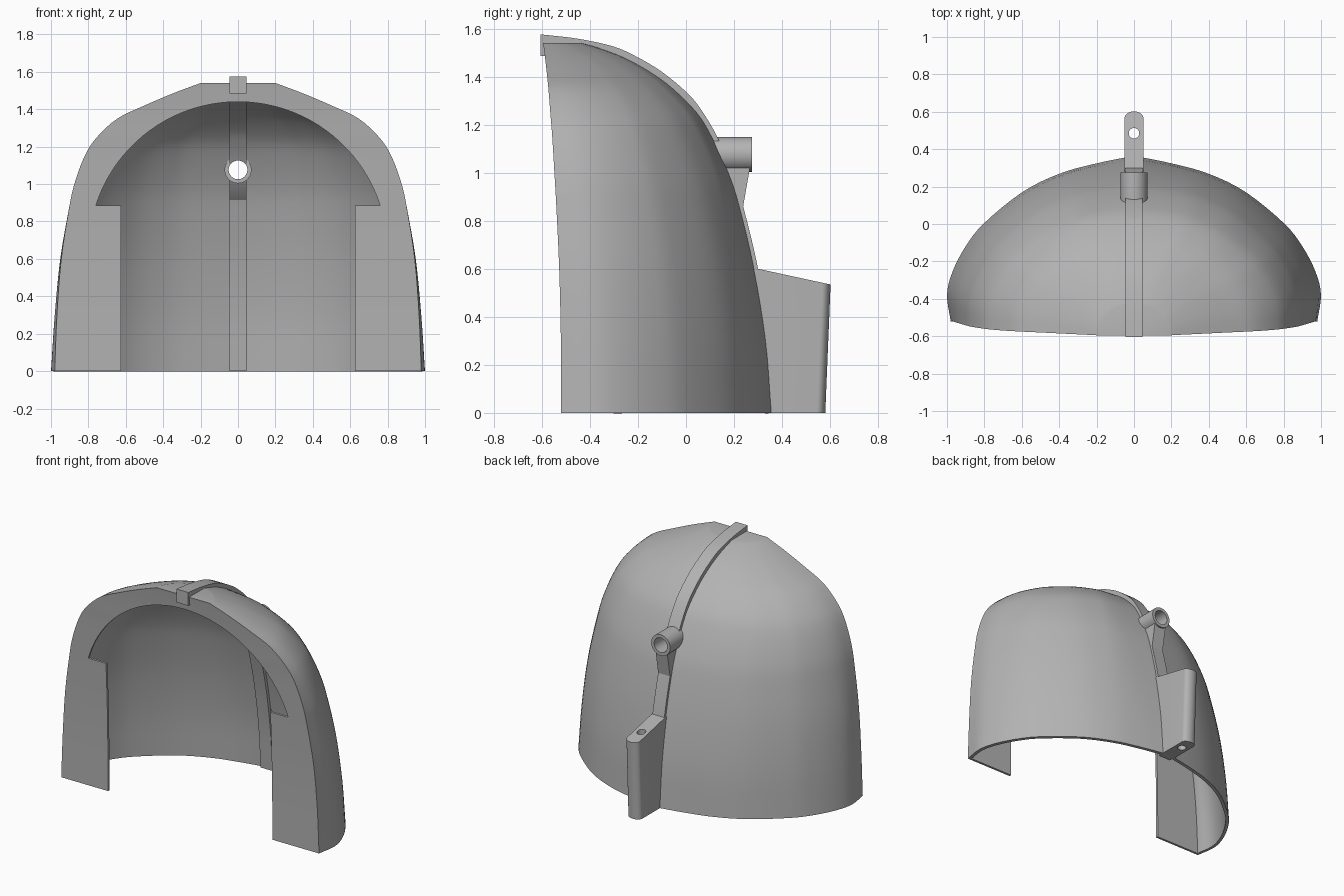
import bpy, bmesh, math
from mathutils import Vector

if "Cube" in bpy.data.objects:
    bpy.data.objects.remove(bpy.data.objects["Cube"])

grey = bpy.data.materials.new("plain grey")
grey.diffuse_color = (0.45, 0.45, 0.45, 1)
grey.use_nodes = True
grey.node_tree.nodes["Principled BSDF"].inputs["Base Color"].default_value = grey.diffuse_color


def make(name, bm):
    bmesh.ops.recalc_face_normals(bm, faces=bm.faces)
    me = bpy.data.meshes.new(name)
    bm.to_mesh(me)
    bm.free()
    ob = bpy.data.objects.new(name, me)
    me.materials.append(grey)
    bpy.context.collection.objects.link(ob)
    return ob


def apply(ob, kind, **settings):
    mod = ob.modifiers.new(kind.lower(), kind)
    for key, value in settings.items():
        setattr(mod, key, value)
    bpy.context.view_layer.objects.active = ob
    bpy.ops.object.modifier_apply(modifier=mod.name)


def cut(ob, cutter):
    apply(ob, 'BOOLEAN', operation='DIFFERENCE', solver='EXACT', object=cutter)


def prism(name, pts, vec):
    """Closed outline of 3D points swept along a vector."""
    bm = bmesh.new()
    face = bm.faces.new([bm.verts.new(p) for p in pts])
    ext = bmesh.ops.extrude_face_region(bm, geom=[face])
    bmesh.ops.translate(bm, vec=vec, verts=[v for v in ext['geom'] if isinstance(v, bmesh.types.BMVert)])
    return make(name, bm)


def side_prism(name, yz, half):
    return prism(name, [(-half, y, z) for y, z in yz], (2 * half, 0, 0))


def circle(r, n=40):
    return [(r * math.cos(2 * math.pi * i / n), r * math.sin(2 * math.pi * i / n)) for i in range(n)]


def smooth_path(pts, n):
    """Resample points with a Catmull-Rom spline."""
    p = [Vector(q) for q in pts]
    p = [2 * p[0] - p[1]] + p + [2 * p[-1] - p[-2]]
    out = []
    for a, b, c, d in zip(p, p[1:], p[2:], p[3:]):
        for i in range(n):
            t = i / n
            out.append(0.5 * (2 * b + (c - a) * t + (2 * a - 5 * b + 4 * c - d) * t * t
                              + (3 * b - a - 3 * c + d) * t ** 3))
    return out + [p[-2]]


# Shell levels: half width at the front edge, front y, back y, height
levels = smooth_path([
    (.98, -.52, .365, 0), (.968, -.521, .34, .3), (.945, -.528, .29, .6),
    (.905, -.54, .228, .86), (.875, -.548, .182, 1.0), (.82, -.557, .112, 1.15),
    (.755, -.565, .05, 1.25), (.645, -.573, -.05, 1.35), (.50, -.58, -.145, 1.42),
    (.36, -.587, -.255, 1.48), (.255, -.592, -.36, 1.52), (.2, -.595, -.43, 1.54)], 4)
# Half section: depth fraction, width ratio at the base, width ratio at the top
section = smooth_path([
    (0, 1, 1), (.16, 1.02, .987), (.3, .99, .954), (.45, .92, .893), (.59, .82, .807),
    (.78, .61, .626), (.89, .41, .456), (.95, .22, .31), (1, 0, 0)], 4)

# Dome shell with a flat front, open underneath
bm = bmesh.new()
rings = []
for w, front, back, z in levels:
    k = min(1, max(0, z / 1.25))
    half = [(w * (a + (b - a) * k), front + (back - front) * t) for t, a, b in section]
    ring = half + [(-x, y) for x, y in reversed(half[:-1])]
    rings.append([bm.verts.new((x, y, z)) for x, y in ring])
for lo, hi in zip(rings, rings[1:]):
    for i in range(len(lo)):
        j = (i + 1) % len(lo)
        bm.faces.new((lo[i], lo[j], hi[j], hi[i]))
bm.faces.new(rings[-1])
shell = make("dome_shell", bm)
apply(shell, 'SOLIDIFY', thickness=.022, offset=-1)

# Arched front opening with side steps
arc_r, arc_z, n = .798, .642, 40
a0 = math.atan2(.885 - arc_z, .76)
outline = [(.625, -.1), (.625, .885)]
outline += [(arc_r * math.cos(a0 + (math.pi - 2 * a0) * i / n),
             arc_z + arc_r * math.sin(a0 + (math.pi - 2 * a0) * i / n)) for i in range(n + 1)]
outline += [(-.625, .885), (-.625, -.1)]
opening = prism("opening_cutter", [(x, -.8, z) for x, z in outline], (0, .33, 0))
cut(shell, opening)

# Spine rib following the middle of the shell, inside and out
path = smooth_path([
    (-.605, 1.576), (-.45, 1.558), (-.3, 1.525), (-.2, 1.48), (-.1, 1.42), (0, 1.337),
    (.06, 1.267), (.13, 1.15), (.195, 1.0), (.238, .86), (.30, .6), (.346, .3), (.37, 0)], 4)
inner = []
for i, p in enumerate(path):
    d = (path[min(i + 1, len(path) - 1)] - path[max(i - 1, 0)]).normalized()
    q = p + Vector((d.y, -d.x)) * .06
    if i == len(path) - 1:
        q.y = 0
    inner.append(q)
inner[0] = Vector((-.605, 1.485))
inner[1] = Vector((-.575, 1.485))
rib = side_prism("spine_rib", path + inner[::-1], .045)

# Tube through the back and its gusset
tube_z = 1.076
tube = prism("rear_tube", [(x, .09, tube_z + z) for x, z in circle(.072)], (0, .185, 0))
gusset = side_prism("tube_gusset", [(.095, 1.02), (.266, 1.02), (.238, .86), (.17, .9)], .045)
bore = prism("bore_cutter", [(x, -.1, tube_z + z) for x, z in circle(.05)], (0, .6, 0))
for ob in (shell, rib, tube, gusset):
    cut(ob, bore)

# Rear fin: rounded back edge, sloping top, vertical pin hole
bm = bmesh.new()
bottom, top = [], []
plan = [(.05, 0)] + [(.05 * math.cos(math.pi * i / 16), 1 + math.sin(math.pi * i / 16)) for i in range(17)]
plan += [(-.05, 0)]
for x, s in plan:
    r = .035 * max(0, s - 1)
    yb = .335 if s == 0 else .545 + r
    yt = .27 if s == 0 else .567 + r
    bottom.append(bm.verts.new((x, yb, 0)))
    top.append(bm.verts.new((x, yt, .6 - (yt - .30) * .217)))
for i in range(len(plan)):
    j = (i + 1) % len(plan)
    bm.faces.new((bottom[i], bottom[j], top[j], top[i]))
bm.faces.new(bottom)
bm.faces.new(top)
fin = make("rear_fin", bm)
pin = prism("pin_cutter", [(x, .485 + y, -.1) for x, y in circle(.028, 24)], (0, 0, .9))
cut(fin, pin)

for cutter in (opening, bore, pin):
    bpy.data.objects.remove(cutter)

# Smooth curved surfaces, keep hard edges
for ob in (shell, rib, tube, gusset, fin):
    bpy.ops.object.select_all(action='DESELECT')
    ob.select_set(True)
    bpy.context.view_layer.objects.active = ob
    bpy.ops.object.shade_smooth_by_angle(angle=math.radians(30))
